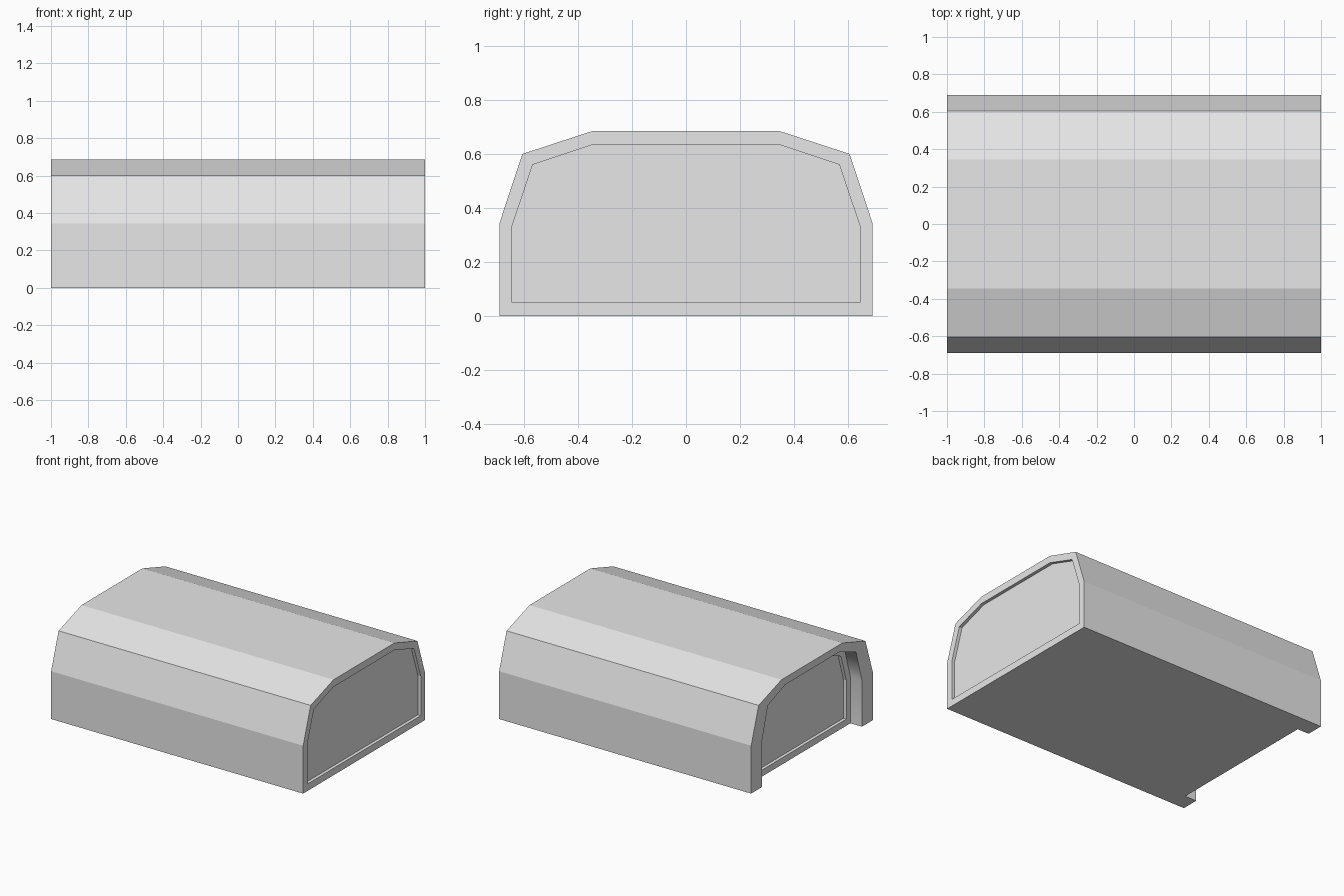
import bpy
import bmesh

cube = bpy.data.objects.get("Cube")
if cube:
    bpy.data.objects.remove(cube, do_unlink=True)

grey = bpy.data.materials.new("light_grey")
grey.use_nodes = True
colour = (0.8, 0.8, 0.8, 1)
grey.diffuse_color = colour
grey.node_tree.nodes["Principled BSDF"].inputs["Base Color"].default_value = colour

# Half cross-sections (y, z), from the base up to the roof
OUTER = [(0.69, 0), (0.69, 0.343), (0.605, 0.6), (0.345, 0.685)]
INSET = [(0.643, 0.05), (0.643, 0.333), (0.567, 0.56), (0.345, 0.634)]
ARCH = [(0.566, 0), (0.566, 0.333), (0.499, 0.56), (0.304, 0.634)]
PANEL = [(0.52, 0.047), (0.52, 0.325), (0.46, 0.521), (0.297, 0.585)]

bm = bmesh.new()


def ring(half, x):
    """Mirror a half section and place it at x."""
    points = half + [(-y, z) for y, z in reversed(half)]
    return [bm.verts.new((x, y, z)) for y, z in points]


def bridge(a, b, closed=True):
    """Join two rings with quads; open strips skip the base."""
    n = len(a)
    return [bm.faces.new((a[i], a[(i + 1) % n], b[(i + 1) % n], b[i]))
            for i in range(n if closed else n - 1)]


# Faceted outer shell
open_end, closed_end = ring(OUTER, -1), ring(OUTER, 1)
bridge(open_end, closed_end, closed=False)

# Overhanging arch at the open end, with a softly shaded underside
arch_rim, arch_back = ring(ARCH, -1), ring(ARCH, -0.908)
bridge(open_end, arch_rim, closed=False)
for face in bridge(arch_rim, arch_back, closed=False):
    face.smooth = True

# Recessed panel under the arch
frame, sunk = ring(PANEL, -0.908), ring(PANEL, -0.885)
bridge(arch_back, frame)
bridge(frame, sunk)
bm.faces.new(sunk)

# Recessed panel at the closed end
frame, sunk = ring(INSET, 1), ring(INSET, 0.977)
bridge(closed_end, frame)
bridge(frame, sunk)
bm.faces.new(sunk)

# Floor, notched between the arch legs
bm.faces.new((open_end[0], arch_rim[0], arch_back[0], arch_back[-1],
              arch_rim[-1], open_end[-1], closed_end[-1], closed_end[0]))

bmesh.ops.recalc_face_normals(bm, faces=bm.faces)
mesh = bpy.data.meshes.new("shelter_shell")
bm.to_mesh(mesh)
bm.free()
mesh.materials.append(grey)
shell = bpy.data.objects.new("shelter_shell", mesh)
bpy.context.collection.objects.link(shell)
